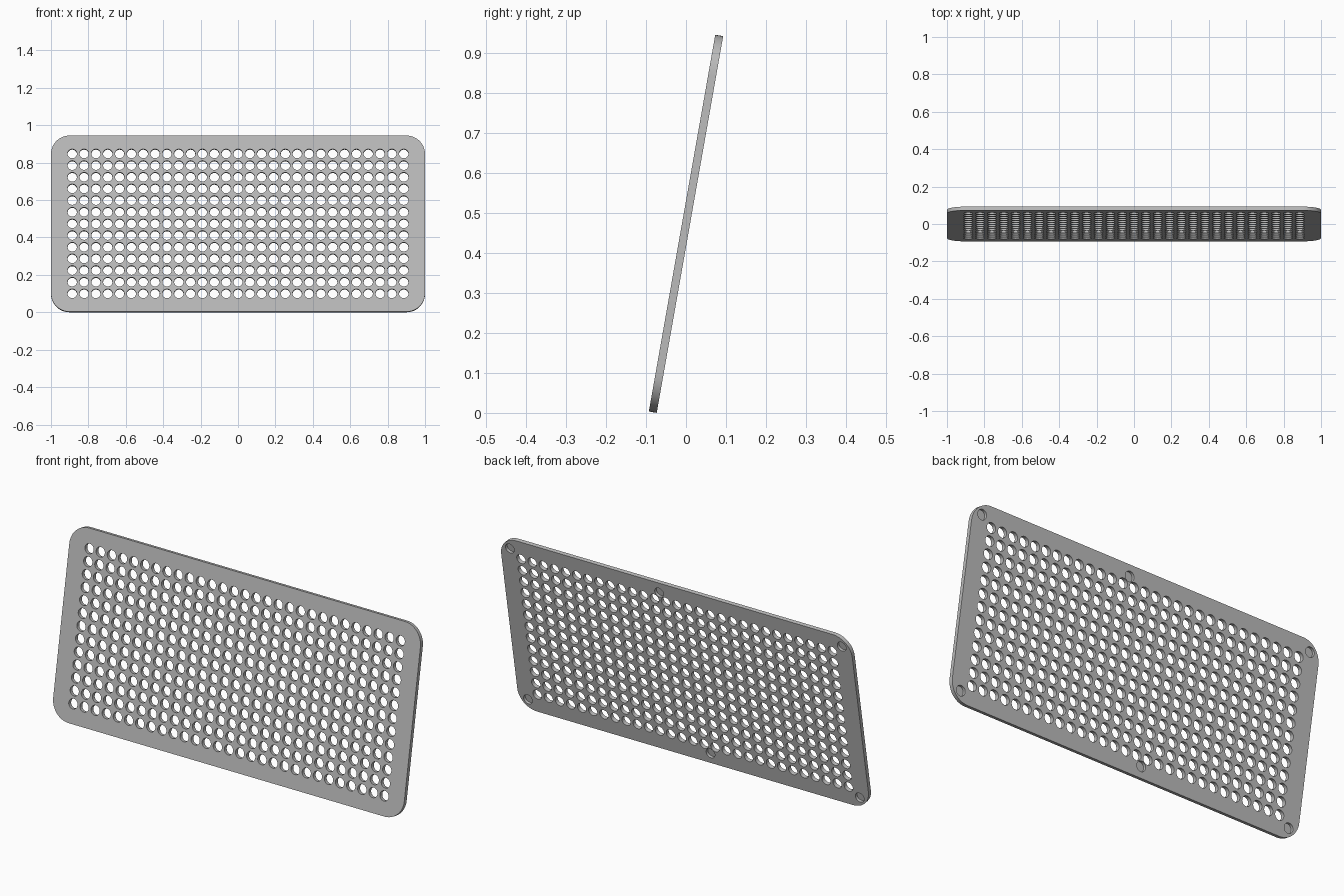
import bpy, bmesh, math
from mathutils import Matrix, Vector

cube = bpy.data.objects.get("Cube")
if cube:
    bpy.data.objects.remove(cube, do_unlink=True)

WIDTH, HEIGHT, THICK, CORNER = 2.0, 0.956, 0.02, 0.1
COLS, ROWS, PITCH, HOLE_R = 29, 13, 0.0633, 0.025
RECESS = 0.014
TILT = math.radians(10)

grey = bpy.data.materials.new("plain grey")
grey.use_nodes = True
colour = (0.5, 0.5, 0.5, 1)
grey.diffuse_color = colour
grey.node_tree.nodes["Principled BSDF"].inputs["Base Color"].default_value = colour


def add_object(name, bm):
    bmesh.ops.recalc_face_normals(bm, faces=bm.faces)
    mesh = bpy.data.meshes.new(name)
    bm.to_mesh(mesh)
    bm.free()
    mesh.materials.append(grey)
    obj = bpy.data.objects.new(name, mesh)
    bpy.context.collection.objects.link(obj)
    return obj


def add_hole(bm, x, z, y0, y1):
    """Cylinder along y, centred on (x, z)."""
    place = Matrix.Translation((x, (y0 + y1) / 2, z)) @ Matrix.Rotation(math.pi / 2, 4, "X")
    bmesh.ops.create_cone(bm, cap_ends=True, segments=24, radius1=HOLE_R,
                          radius2=HOLE_R, depth=y1 - y0, matrix=place)


# Rounded panel, modelled upright around the origin
bm = bmesh.new()
outline = []
for quarter, (sx, sz) in enumerate([(1, 1), (-1, 1), (-1, -1), (1, -1)]):
    for i in range(13):
        a = math.pi / 2 * (quarter + i / 12)
        outline.append(bm.verts.new((sx * (WIDTH / 2 - CORNER) + CORNER * math.cos(a), -THICK / 2,
                                     sz * (HEIGHT / 2 - CORNER) + CORNER * math.sin(a))))
face = bm.faces.new(outline)
back = bmesh.ops.extrude_face_region(bm, geom=[face])["geom"]
bmesh.ops.translate(bm, vec=(0, THICK, 0),
                    verts=[v for v in back if isinstance(v, bmesh.types.BMVert)])
panel = add_object("perforated_panel", bm)

# Grid of through holes
bm = bmesh.new()
for c in range(COLS):
    for r in range(ROWS):
        add_hole(bm, (c - (COLS - 1) / 2) * PITCH, (r - (ROWS - 1) / 2) * PITCH, -THICK, THICK)

# Blind recesses in the back: four corners and one near each long edge's middle
ex, ez = WIDTH / 2 - 0.055, HEIGHT / 2 - 0.055
for x, z in [(ex, ez), (-ex, ez), (ex, -ez), (-ex, -ez),
             (1.5 * PITCH, ez), (-1.5 * PITCH, -ez)]:
    add_hole(bm, x, z, THICK / 2 - RECESS, THICK)
cutter = add_object("hole_cutter", bm)
cutter.hide_render = True

cut = panel.modifiers.new("holes", "BOOLEAN")
cut.operation = "DIFFERENCE"
cut.solver = "EXACT"
cut.object = cutter

bpy.ops.object.select_all(action="DESELECT")
panel.select_set(True)
bpy.context.view_layer.objects.active = panel
bpy.ops.object.modifier_apply(modifier=cut.name)
bpy.data.objects.remove(cutter, do_unlink=True)

# Lean the panel back and rest it on the ground
panel.data.transform(Matrix.Rotation(-TILT, 4, "X"))
lowest = min(v.co.z for v in panel.data.vertices)
panel.data.transform(Matrix.Translation(Vector((0, 0, -lowest))))
bpy.ops.object.shade_smooth_by_angle(angle=math.radians(30))
